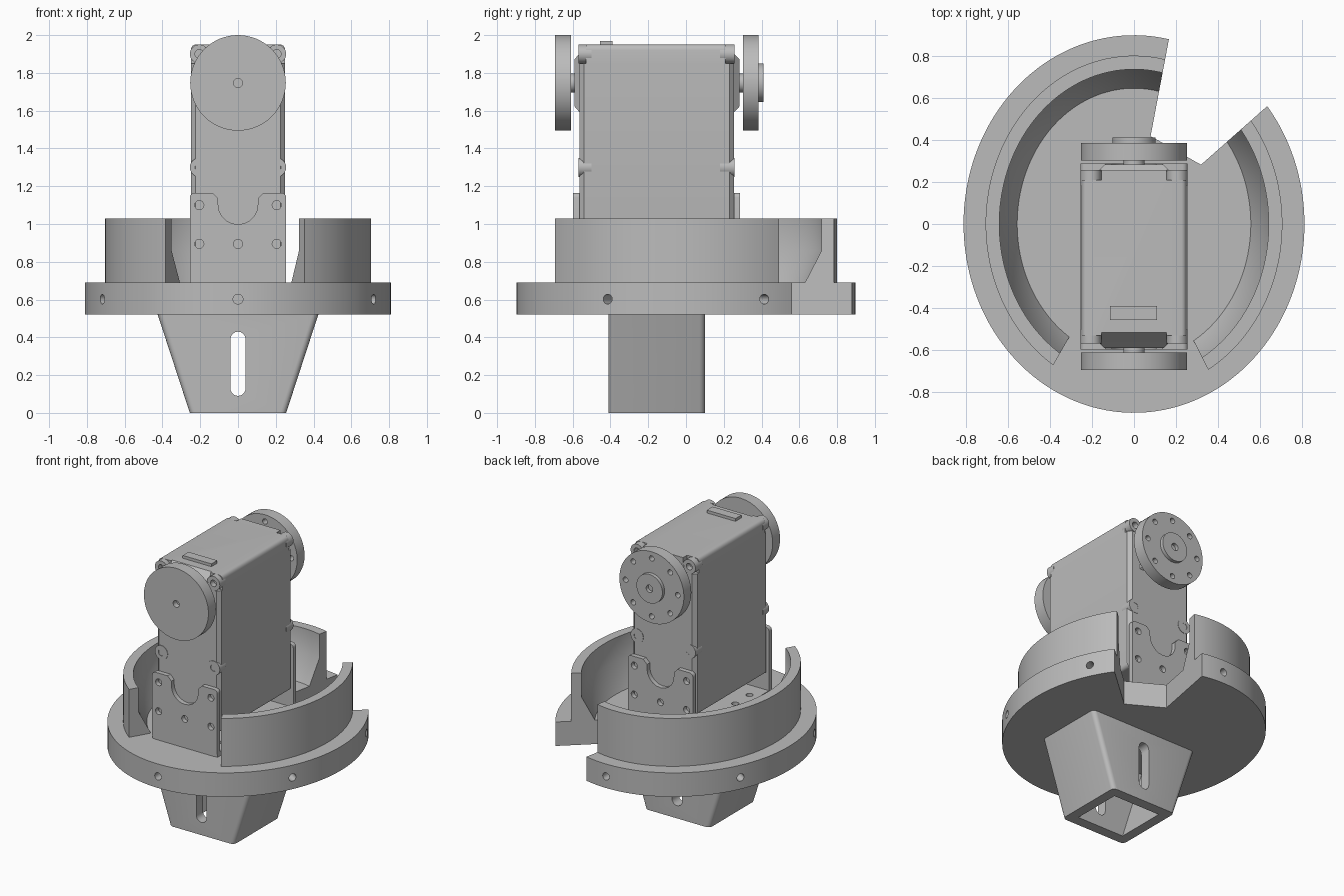
import bpy, bmesh, math
from mathutils import Matrix, Vector

old = bpy.data.objects.get("Cube")
if old:
    bpy.data.objects.remove(old, do_unlink=True)

grey = bpy.data.materials.new("light_grey")
grey.use_nodes = True
colour = (0.5, 0.5, 0.5, 1)
grey.diffuse_color = colour
grey.node_tree.nodes["Principled BSDF"].inputs["Base Color"].default_value = colour


def finish(name, bm):
    bmesh.ops.recalc_face_normals(bm, faces=bm.faces[:])
    me = bpy.data.meshes.new(name)
    bm.to_mesh(me)
    bm.free()
    me.materials.append(grey)
    ob = bpy.data.objects.new(name, me)
    bpy.context.scene.collection.objects.link(ob)
    return ob


def loft(name, rings):
    """Closed solid through matching rings of points."""
    bm = bmesh.new()
    rows = [[bm.verts.new(p) for p in r] for r in rings]
    n = len(rows[0])
    for a, b in zip(rows, rows[1:]):
        for i in range(n):
            j = (i + 1) % n
            bm.faces.new((a[i], a[j], b[j], b[i]))
    bm.faces.new(rows[0])
    bm.faces.new(rows[-1][::-1])
    return finish(name, bm)


def prism(name, pts, axis, a, b):
    """Extrude a 2D outline along an axis."""
    place = {"x": lambda u, v, w: (w, u, v), "y": lambda u, v, w: (u, w, v),
             "z": lambda u, v, w: (u, v, w)}[axis]
    return loft(name, [[place(u, v, w) for u, v in pts] for w in (a, b)])


def circle(u, v, r, n=24):
    return [(u + r * math.cos(math.tau * i / n), v + r * math.sin(math.tau * i / n))
            for i in range(n)]


def rect(u0, u1, v0, v1):
    return [(u0, v0), (u1, v0), (u1, v1), (u0, v1)]


def bevel(ob, test, width, segments=4):
    """Round the edges whose midpoint and direction pass the test."""
    bm = bmesh.new()
    bm.from_mesh(ob.data)
    edges = [e for e in bm.edges if test((e.verts[0].co + e.verts[1].co) / 2,
                                         (e.verts[1].co - e.verts[0].co).normalized())]
    bmesh.ops.bevel(bm, geom=edges, offset=width, segments=segments, profile=0.5,
                    affect="EDGES")
    bm.to_mesh(ob.data)
    bm.free()


def cut(ob, cutters):
    """Subtract the cutters, then remove them."""
    for c in cutters:
        c.hide_render = True
        m = ob.modifiers.new("cut", "BOOLEAN")
        m.operation, m.solver, m.object = "DIFFERENCE", "EXACT", c
    deps = bpy.context.evaluated_depsgraph_get()
    me = bpy.data.meshes.new_from_object(ob.evaluated_get(deps))
    ob.modifiers.clear()
    ob.data = me
    for c in cutters:
        bpy.data.objects.remove(c, do_unlink=True)


def oval(a, b, deg):
    t = math.radians(deg)
    r = a * b / math.hypot(b * math.cos(t), a * math.sin(t))
    return r * math.cos(t), r * math.sin(t)


def sweep(start, end, step=2.5):
    n = round((end - start) / step)
    return [start + (end - start) * i / n for i in range(n + 1)]


# Oval base disc with a wedge cut out at the back
GAP_A, GAP_B = 79.3, 401.5
outline = [oval(0.81, 0.897, d) for d in sweep(GAP_A, GAP_B)]
outline += [oval(0.425, 0.425, d) for d in (GAP_B, GAP_A)]
base = prism("base_disc", outline, "z", 0.52, 0.69)
holes = []
for deg in range(30, 390, 60):
    hole = prism("rim_hole", circle(0, 0, 0.026), "z", -0.1, 0.1)
    hole.matrix_world = (Matrix.Translation(Vector((*oval(0.81, 0.897, deg), 0.602)))
                         @ Matrix.Rotation(math.radians(deg), 4, "Z")
                         @ Matrix.Rotation(math.pi / 2, 4, "Y"))
    holes.append(hole)
bpy.context.view_layer.update()
cut(base, holes)

# Two raised wall sections with a sloping inner foot
wall = [(0.705, 0.80, 0.69), (0.705, 0.80, 1.03), (0.64, 0.735, 1.03),
        (0.64, 0.735, 0.86), (0.555, 0.645, 0.69)]
for name, a, b in (("wall_left", 297, GAP_B), ("wall_right", GAP_A, 240.2)):
    loft(name, [[(*oval(rx, ry, d), z) for rx, ry, z in wall] for d in sweep(a, b)])

# Hollow tapered foot with a slot through front and back
foot = prism("tapered_foot", [(-0.255, 0), (0.255, 0), (0.425, 0.52), (-0.425, 0.52)],
             "y", -0.41, 0.10)
bevel(foot, lambda m, d: abs(d.z) > 0.5, 0.03)
core = prism("core", [(-0.17, -0.05), (0.17, -0.05), (0.345, 0.515), (-0.345, 0.515)],
             "y", -0.335, 0.025)
arc = [math.pi * i / 10 for i in range(11)]
slot = [(0.04 * math.cos(t), 0.39 + 0.04 * math.sin(t)) for t in arc]
slot += [(-0.04 * math.cos(t), 0.13 - 0.04 * math.sin(t)) for t in arc]
cut(foot, [core, prism("slot", slot, "y", -0.6, 0.3)])

# Bracket: floor plate and two upright plates with a round notch
floor = prism("bracket_floor", rect(-0.255, 0.255, -0.595, 0.287), "z", 0.69, 0.72)
cut(floor, [prism("floor_hole", circle(x, y, 0.024), "z", 0.6, 0.8)
            for x in (-0.19, 0, 0.19) for y in (-0.44, -0.28, -0.03, 0.13)])
notch = [(0.105 * math.cos(t), 1.103 - 0.105 * math.sin(t)) for t in arc]
plate = ([(-0.255, 0.69), (0.255, 0.69), (0.255, 1.165), (0.135, 1.165), (0.105, 1.135)]
         + notch + [(-0.105, 1.135), (-0.135, 1.165), (-0.255, 1.165)])
SCREWS = [(s * 0.205, z) for s in (-1, 1) for z in (0.895, 1.10)] + [(0, 0.895)]
for name, y0, y1 in (("bracket_front", -0.597, -0.565), ("bracket_back", 0.255, 0.287)):
    ob = prism(name, plate, "y", y0, y1)
    bevel(ob, lambda m, d: abs(d.y) > 0.9 and abs(m.x) > 0.25, 0.025)
    cut(ob, [prism("screw", circle(x, z, 0.024), "y", y0 - 0.1, y1 + 0.1)
             for x, z in SCREWS])

# Motor housing with chamfered uprights and corner recesses
c = 0.025
body = prism("motor_body", [(-0.25, -0.565 + c), (-0.25 + c, -0.565), (0.25 - c, -0.565),
                            (0.25, -0.565 + c), (0.25, 0.255 - c), (0.25 - c, 0.255),
                            (-0.25 + c, 0.255), (-0.25, 0.255 - c)], "z", 0.845, 1.95)
bevel(body, lambda m, d: abs(d.y) > 0.9, 0.03)
recess = [prism("recess", rect(*sorted((s * 0.155, s * 0.3)), 1.85, 2), "y", a, b)
          for s in (-1, 1) for a, b in ((-0.6, -0.53), (0.21, 0.3))]
recess.append(prism("slope", [(-0.515, 1.951), (-0.6, 1.951), (-0.6, 1.85)],
                    "x", -0.155, 0.155))
cut(body, recess)
prism("label_plate", rect(-0.115, 0.11, -0.455, -0.39), "z", 1.94, 1.97)

# Screw lugs on the housing corners
for side, a, b in (("front", -0.568, -0.5), ("back", 0.18, 0.257)):
    for s in (-1, 1):
        for z in (1.30, 1.90):
            lug = prism(f"lug_{side}", circle(s * 0.205, z, 0.05), "y", a, b)
            y = a if side == "front" else b
            cut(lug, [prism("bore", circle(s * 0.205, z, 0.023), "y", y - 0.04, y + 0.04)])

# Output discs, each on a tapered boss and short shaft
Z = 1.747
for name, face, tip, y0, y1 in (("front", -0.56, -0.59, -0.61, -0.693),
                                ("back", 0.25, 0.283, 0.302, 0.385)):
    loft(name + "_boss", [[(x, y, z) for x, z in rect(-w, w, Z - h, Z + h)]
                          for w, h, y in ((0.17, 0.16, face), (0.14, 0.125, tip))])
    prism(name + "_shaft", circle(0, Z, 0.05), "y", tip, y0)
    disc = prism(name + "_disc", circle(0, Z, 0.253, 64), "y", y0, y1)
    drills = [prism("drill", circle(u, v, 0.019, 16), "y", y0 - 0.05, y1 + 0.05)
              for u, v in circle(0, Z, 0.205, 8)]
    if name == "front":
        drills.append(prism("drill", circle(0, Z, 0.024), "y", y1 - 0.1, y1 + 0.04))
    cut(disc, drills)
hub = prism("back_hub", circle(0, Z, 0.102, 40), "y", 0.38, 0.41)
cut(hub, [prism("drill", circle(0, Z, 0.026), "y", 0.385, 0.5)])

# Smooth the curved faces, keep the edges sharp
bpy.ops.object.select_all(action="DESELECT")
for ob in bpy.context.scene.objects:
    if ob.type == "MESH":
        ob.select_set(True)
        bpy.context.view_layer.objects.active = ob
bpy.ops.object.shade_smooth_by_angle(angle=math.radians(30))
